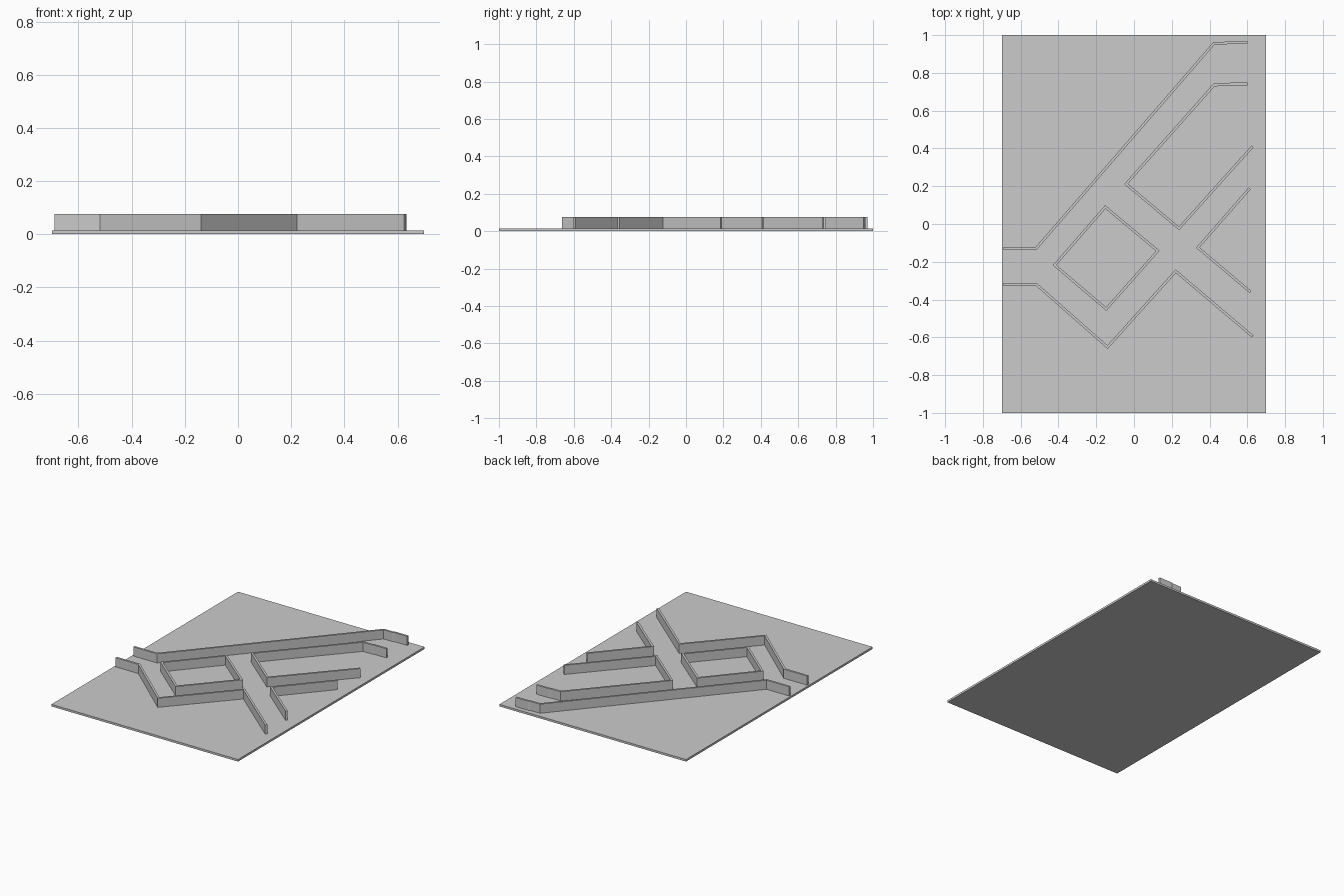
import bpy, bmesh
from mathutils import Vector

if "Cube" in bpy.data.objects:
    bpy.data.objects.remove(bpy.data.objects["Cube"])

PLATE_TOP, WALL_TOP, THICK = 0.014, 0.076, 0.014


def finish(bm, name):
    bmesh.ops.recalc_face_normals(bm, faces=bm.faces)
    mesh = bpy.data.meshes.new(name)
    bm.to_mesh(mesh)
    bm.free()
    obj = bpy.data.objects.new(name, mesh)
    bpy.context.collection.objects.link(obj)
    return obj


def wall(name, path, closed=False):
    """Upright wall of constant thickness with mitred corners along a path."""
    pts = [Vector(p) for p in path]
    n = len(pts)
    bm = bmesh.new()
    rings = []
    for i, p in enumerate(pts):
        d_in = (p - pts[i - 1]).normalized() if closed or i > 0 else None
        d_out = (pts[(i + 1) % n] - p).normalized() if closed or i < n - 1 else None
        d_in, d_out = d_in or d_out, d_out or d_in
        n1, n2 = Vector((-d_in.y, d_in.x)), Vector((-d_out.y, d_out.x))
        off = (n1 + n2) / (1 + n1.dot(n2)) * THICK / 2
        a, b = p + off, p - off
        rings.append([bm.verts.new((q.x, q.y, z)) for q, z in
                      ((a, PLATE_TOP), (b, PLATE_TOP), (b, WALL_TOP), (a, WALL_TOP))])
    for i in range(n if closed else n - 1):
        r, s = rings[i], rings[(i + 1) % n]
        for k in range(4):
            m = (k + 1) % 4
            bm.faces.new((r[k], r[m], s[m], s[k]))
    if not closed:
        bm.faces.new(rings[0])
        bm.faces.new(rings[-1])
    return finish(bm, name)


# Base plate
bm = bmesh.new()
bmesh.ops.create_cube(bm, size=1)
for v in bm.verts:
    v.co = (v.co.x * 1.4, v.co.y * 2, (v.co.z + 0.5) * PLATE_TOP)
finish(bm, "base_plate")

# Corridor walls
wall("outer_left_wall", [(-0.69, -0.128), (-0.517, -0.128), (0.424, 0.957),
                         (0.49, 0.958), (0.51, 0.963), (0.6, 0.963)])
wall("outer_front_wall", [(-0.69, -0.32), (-0.517, -0.32), (-0.14, -0.652),
                          (0.221, -0.25), (0.628, -0.595)])
wall("upper_fork_wall", [(0.6, 0.741), (0.51, 0.741), (0.49, 0.737), (0.424, 0.736),
                         (-0.042, 0.212), (0.238, -0.023), (0.628, 0.411)])
wall("right_corner_wall", [(0.612, 0.188), (0.338, -0.125), (0.617, -0.36)])

# Diamond island in the middle
wall("island_wall", [(-0.152, 0.09), (0.126, -0.142), (-0.147, -0.45), (-0.42, -0.218)],
     closed=True)
